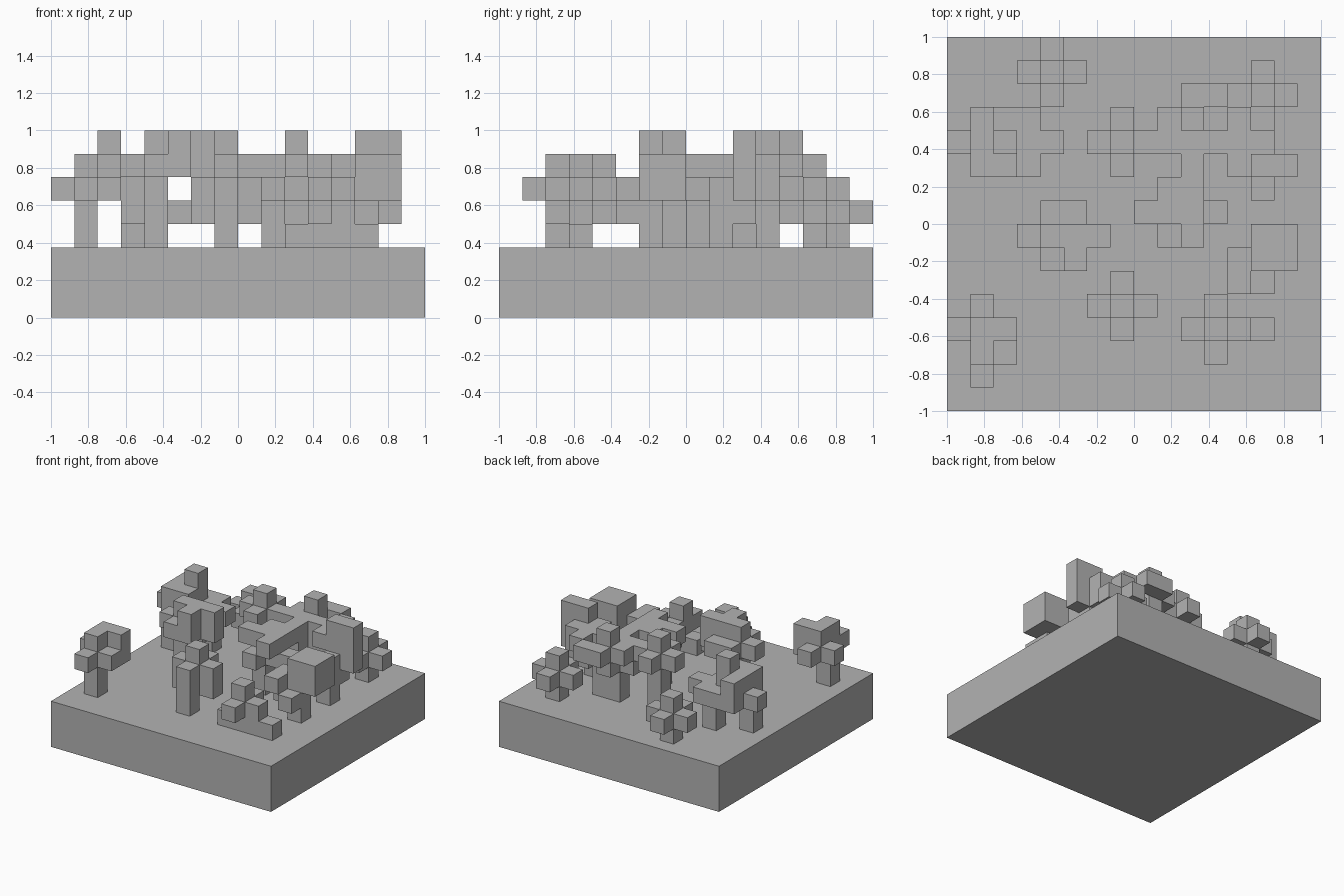
import bpy
import bmesh
from math import radians
from mathutils import Vector

cube = bpy.data.objects.get("Cube")
if cube:
    bpy.data.objects.remove(cube, do_unlink=True)

CELL = 0.125          # edge of one block
GROUND = 3 * CELL     # top of the base slab

grey = bpy.data.materials.new("plain_grey")
grey.use_nodes = True
colour = (0.45, 0.45, 0.45, 1)
grey.diffuse_color = colour
grey.node_tree.nodes["Principled BSDF"].inputs["Base Color"].default_value = colour

AXES = [Vector(v) for v in ((1, 0, 0), (0, 1, 0), (0, 0, 1))]
COMPASS = {"n": (0, 1), "s": (0, -1), "e": (1, 0), "w": (-1, 0), "c": (0, 0)}


def finish(name, bm):
    mesh = bpy.data.meshes.new(name)
    bm.to_mesh(mesh)
    bm.free()
    mesh.materials.append(grey)
    obj = bpy.data.objects.new(name, mesh)
    bpy.context.collection.objects.link(obj)
    return obj


def tree(name, x, y, *layers):
    """Blocks per layer, bottom up, named by compass steps from the centre."""
    cells = set()
    for z, layer in enumerate(layers):
        for word in layer.split():
            dx = sum(COMPASS[c][0] for c in word)
            dy = sum(COMPASS[c][1] for c in word)
            cells.add((x + dx, y + dy, z))
    bm = bmesh.new()
    # only the outer faces of the joined blocks
    for cell in cells:
        for a in range(3):
            u, v = AXES[(a + 1) % 3], AXES[(a + 2) % 3]
            for side in (0, 1):
                step = AXES[a] * (2 * side - 1)
                if tuple(int(p) for p in Vector(cell) + step) in cells:
                    continue
                o = Vector(cell) + AXES[a] * side
                ring = [o, o + u, o + u + v, o + v]
                if not side:
                    ring.reverse()
                bm.faces.new([bm.verts.new(
                    (p.x * CELL - 1, p.y * CELL - 1, p.z * CELL + GROUND))
                    for p in ring])
    bmesh.ops.remove_doubles(bm, verts=bm.verts[:], dist=CELL / 100)
    bmesh.ops.dissolve_limit(bm, angle_limit=radians(1),
                             verts=bm.verts[:], edges=bm.edges[:])
    return finish(name, bm)


# base slab
bm = bmesh.new()
bmesh.ops.create_cube(bm, size=1)
bmesh.ops.scale(bm, vec=(2, 2, GROUND), verts=bm.verts[:])
bmesh.ops.translate(bm, vec=(0, 0, GROUND / 2), verts=bm.verts[:])
finish("base_slab", bm)

# small plants
for name, x, y in (("back_plant", 4, 14), ("corner_plant", 13, 13)):
    tree(name, x, y, "c", "c n s e w", "c")
tree("front_plant", 11, 3, "w c e ee", "s n e c", "c")

# front trees
tree("front_corner_tree", 1, 2, "c", "c", "c s n nn e ne nw", "c n ne")
tree("front_middle_tree", 7, 4, "s", "s e w c", "s e w n c", "c")

# middle trees
tree("middle_tree", 9, 8, "c", "c", "c s e ee", "c w e n ne se")
tree("tall_tree", 4, 7, "c", "c", "c", "c w e ee n ne s se", "c e ee se")
tree("side_tree", 13, 6, "c", "c s w", "c sw w n e ne", "c n e ne")
tree("rear_side_tree", 13, 10, "s", "s c", "s c e n nw",
     "c e n w nw nnw", "c e")

# back trees
tree("cross_tree", 7, 11, "c", "c", "c", "c n s e w", "c")
tree("broad_tree", 10, 11, "c e", "c e", "c e w s n",
     "c e w n nw s nn nne", "n")
tree("edge_tree", 1, 10, "c", "c", "c n nw e nn", "c n ne e nn", "ne")
tree("low_edge_tree", 3, 11, "c", "c s", "c n s e nw")
